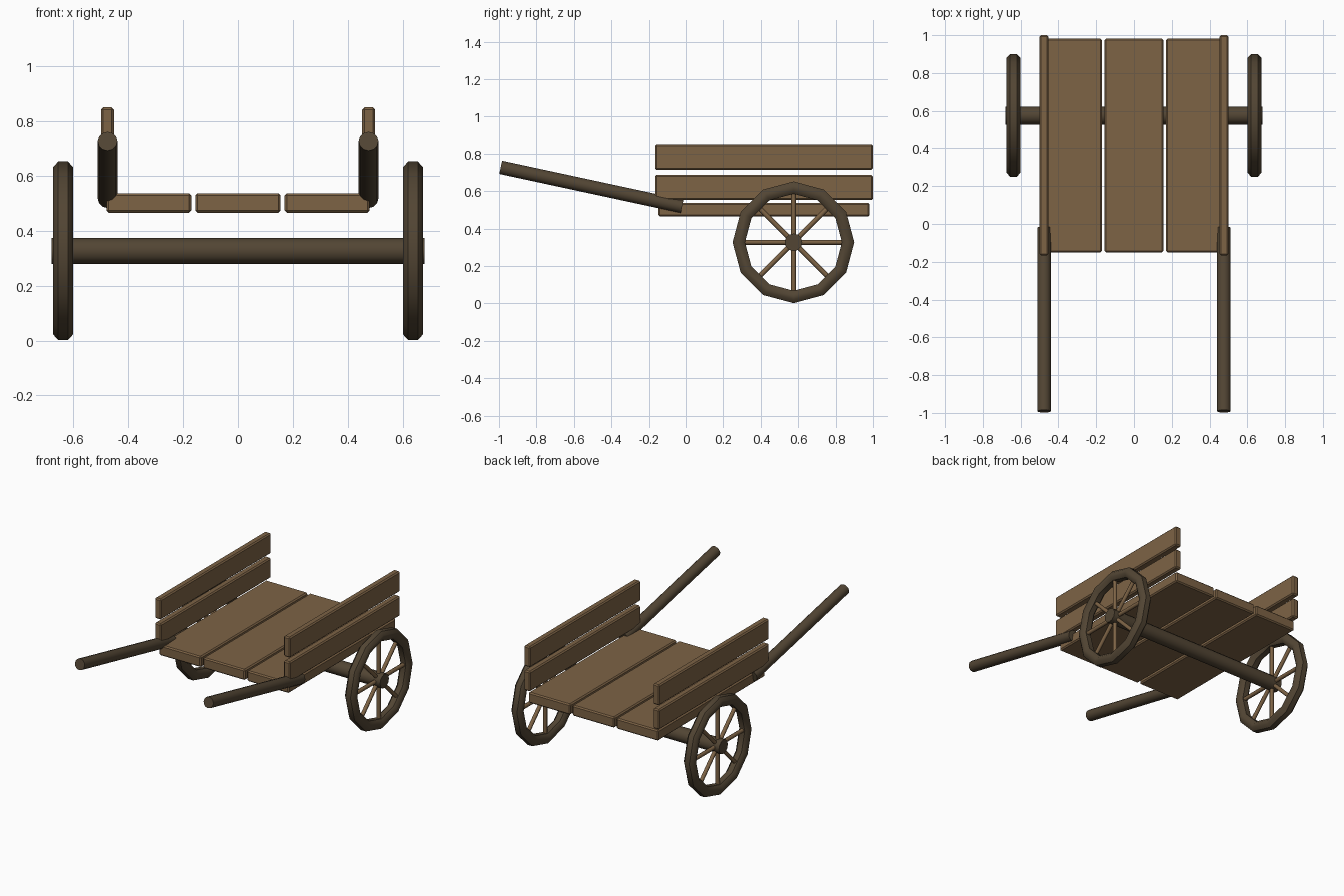
import bpy, bmesh, math
from mathutils import Vector

if "Cube" in bpy.data.objects:
    bpy.data.objects.remove(bpy.data.objects["Cube"])


def material(name, rgb):
    m = bpy.data.materials.new(name)
    m.diffuse_color = (*rgb, 1)
    m.use_nodes = True
    m.node_tree.nodes["Principled BSDF"].inputs["Base Color"].default_value = m.diffuse_color
    return m


PLANK = material("light plank wood", (0.205, 0.125, 0.060))
DARK = material("dark wood", (0.085, 0.060, 0.034))


def finish(name, bm, mat, smooth=False):
    bmesh.ops.recalc_face_normals(bm, faces=bm.faces[:])
    me = bpy.data.meshes.new(name)
    bm.to_mesh(me)
    bm.free()
    me.materials.append(mat)
    ob = bpy.data.objects.new(name, me)
    bpy.context.collection.objects.link(ob)
    if smooth:
        bpy.ops.object.select_all(action='DESELECT')
        ob.select_set(True)
        bpy.context.view_layer.objects.active = ob
        bpy.ops.object.shade_smooth_by_angle(angle=math.radians(46))
    return ob


def board(name, lo, hi):
    bm = bmesh.new()
    bmesh.ops.create_cube(bm, size=1)
    for v in bm.verts:
        v.co = Vector([lo[i] + (v.co[i] + 0.5) * (hi[i] - lo[i]) for i in range(3)])
    ob = finish(name, bm, PLANK)
    bev = ob.modifiers.new("bevel", 'BEVEL')
    bev.width = 0.008
    bev.segments = 1


def add_rod(bm, a, b, r, sides):
    a, b = Vector(a), Vector(b)
    res = bmesh.ops.create_cone(bm, cap_ends=True, segments=sides,
                                radius1=r, radius2=r, depth=(b - a).length)
    q = (b - a).to_track_quat('Z', 'Y')
    for v in res['verts']:
        v.co = q @ v.co + (a + b) / 2


def rod(name, a, b, r, sides, mat):
    bm = bmesh.new()
    add_rod(bm, a, b, r, sides)
    finish(name, bm, mat, True)


WY, WZ, MID = 0.575, 0.327, 0.292   # wheel centre and rim centreline radius

# floor planks
for i, x in enumerate((-0.325, 0, 0.325)):
    board(f"floor_plank_{i + 1}", (x - 0.155, -0.15, 0.466), (x + 0.155, 0.982, 0.537))

# axle
rod("axle", (-0.68, WY, WZ), (0.68, WY, WZ), 0.047, 12, DARK)

# cross-section of the rim: x offset, radial offset
SECTION = [(0.018, 0.033), (0.036, 0.013), (0.036, -0.013), (0.018, -0.033),
           (-0.018, -0.033), (-0.036, -0.013), (-0.036, 0.013), (-0.018, 0.033)]

for side, s in (("left", -1), ("right", 1)):
    # side boards
    for part, z0, z1 in (("lower", 0.552, 0.686), ("upper", 0.714, 0.851)):
        xs = sorted((s * 0.453, s * 0.5))
        board(f"{side}_{part}_side_board", (xs[0], -0.167, z0), (xs[1], 1.0, z1))

    # sloping handle
    rod(f"{side}_handle", (s * 0.476, -0.991, 0.727), (s * 0.476, -0.02, 0.518),
        0.036, 12, DARK)

    # twelve-sided wheel rim
    wx = s * 0.638
    bm = bmesh.new()
    rings = []
    for k in range(12):
        a = k * math.tau / 12
        rings.append([bm.verts.new((wx + dx, WY + (MID + dr) * math.cos(a),
                                    WZ + (MID + dr) * math.sin(a))) for dx, dr in SECTION])
    for k in range(12):
        p, q = rings[k], rings[(k + 1) % 12]
        for j in range(8):
            n = (j + 1) % 8
            bm.faces.new((p[j], p[n], q[n], q[j]))
    finish(f"{side}_wheel_rim", bm, DARK, True)

    # eight spokes
    bm = bmesh.new()
    for k in range(8):
        a = k * math.tau / 8
        d = Vector((0, math.cos(a), math.sin(a)))
        c = Vector((wx, WY, WZ))
        add_rod(bm, c + d * 0.02, c + d * 0.285, 0.013, 8)
    finish(f"{side}_wheel_spokes", bm, PLANK, True)
